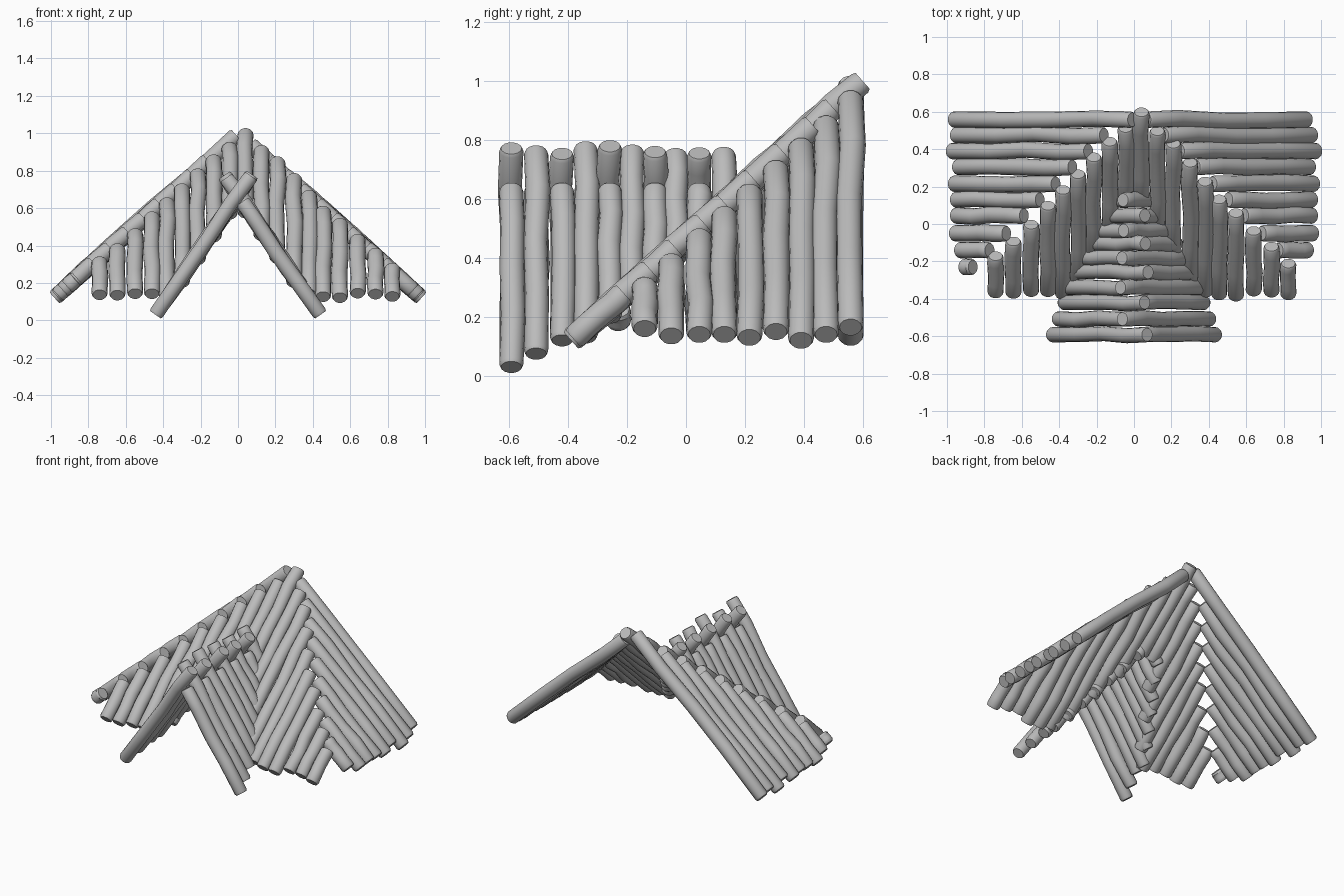
import bpy, bmesh, math, random
from mathutils import Vector

random.seed(4)
if "Cube" in bpy.data.objects:
    bpy.data.objects.remove(bpy.data.objects["Cube"], do_unlink=True)

wood = bpy.data.materials.new("plain grey wood")
wood.use_nodes = True
GREY = (0.5, 0.5, 0.5, 1)
wood.diffuse_color = GREY
wood.node_tree.nodes["Principled BSDF"].inputs["Base Color"].default_value = GREY

SIDES = 14


def log(name, a, b, radius, across):
    """Slightly crooked log from a to b with chamfered ends; across is a level axis."""
    a, b, u = Vector(a), Vector(b), Vector(across)
    axis = (b - a).normalized()
    v = axis.cross(u)
    length = (b - a).length
    tip = 0.012 / length
    bend = min(0.008, length * 0.012)
    stations = [(0, 0.86), (tip, 1), (0.3, 1), (0.55, 1), (0.8, 1), (1 - tip, 1), (1, 0.86)]
    bm = bmesh.new()
    rings = []
    for t, scale in stations:
        centre = a.lerp(b, t)
        if tip < t < 1 - tip:
            centre += u * random.uniform(-bend, bend) + v * random.uniform(-bend, bend)
            scale *= random.uniform(0.97, 1.04)
        ring = []
        for i in range(SIDES):
            ang = math.tau * i / SIDES
            offset = u * math.cos(ang) + v * math.sin(ang)
            ring.append(bm.verts.new(centre + offset * radius * scale))
        rings.append(ring)
    for low, high in zip(rings, rings[1:]):
        for i in range(SIDES):
            j = (i + 1) % SIDES
            bm.faces.new((low[i], low[j], high[j], high[i]))
    bm.faces.new(rings[0])
    bm.faces.new(rings[-1])
    bmesh.ops.recalc_face_normals(bm, faces=bm.faces)
    mesh = bpy.data.meshes.new(name)
    bm.to_mesh(mesh)
    bm.free()
    mesh.materials.append(wood)
    obj = bpy.data.objects.new(name, mesh)
    bpy.context.collection.objects.link(obj)
    bpy.ops.object.select_all(action="DESELECT")
    obj.select_set(True)
    bpy.context.view_layer.objects.active = obj
    bpy.ops.object.shade_smooth_by_angle(angle=math.radians(40))


# Roof planes: distance from the ridge or depth for a given height
def side_x(z):
    return 0.97 - (z - 0.13) / 0.895


def front_y(z):
    return -0.39 + (z - 0.12) / 0.89


def front_z(y):
    return 0.12 + 0.89 * (y + 0.39)


def dormer_x(z):
    return 0.445 - (z - 0.025) / 1.45


# Side slopes: logs running down from the ridge or the valley
side_rows = [0.558, 0.475, 0.39, 0.305, 0.215, 0.13, 0.045, -0.05, -0.14, -0.23]
side_feet = [0.165, 0.14, 0.12, 0.15, 0.13, 0.14, 0.14, 0.135, 0.16, 0.18]
for side, label, count in ((1, "left", 9), (-1, "right", 10)):
    for i in range(count):
        y, foot = side_rows[i], side_feet[i]
        if i == 0:
            top = 0.94 if side > 0 else 0.99
            foot = 0.165 if side > 0 else 0.13
        else:
            top = front_z(y) - 0.035
        log(f"{label}_slope_log_{i + 1}", (side * side_x(foot), y, foot),
            (side * side_x(top), y, top), 0.044, (0, 1, 0))

# Front slope: logs cut short above the dormer
front_right = [-0.045, -0.13, -0.215, -0.30, -0.38, -0.46, -0.55, -0.645, -0.74]
front_left = [0.04, 0.125, 0.21, 0.30, 0.38, 0.455, 0.545, 0.64, 0.735, 0.825]
right_tops = [0.925, 0.86, 0.785, 0.705, 0.63, 0.555, 0.465, 0.385, 0.315]
left_tops = [1.0, 0.91, 0.85, 0.76, 0.67, 0.585, 0.52, 0.435, 0.36, 0.28]
for label, xs, tops in (("right", front_right, right_tops), ("left", front_left, left_tops)):
    for i, (x, top) in enumerate(zip(xs, tops)):
        eave = random.uniform(0.12, 0.145)
        foot = max(eave, 0.63 - 1.43 * abs(x))
        log(f"front_slope_{label}_log_{i + 1}", (x, front_y(foot), foot),
            (x, front_y(top), top), 0.043, (1, 0, 0))

# Dormer: logs crossing alternately at its ridge
dormer_rows = [-0.592, -0.508, -0.42, -0.34, -0.258, -0.182, -0.105, -0.035, 0.045, 0.128]
for i, y in enumerate(dormer_rows):
    eave = 0.03 + 0.045 * i
    foot = eave if i < 3 else max(0.13, front_z(y) - 0.04)
    for side, label in ((1, "left"), (-1, "right")):
        passes = (i % 2 == 0) == (side < 0)
        top = random.uniform(0.75, 0.78) if passes else 0.635
        log(f"dormer_{label}_log_{i + 1}", (side * dormer_x(foot), y, foot),
            (side * dormer_x(top), y, top), 0.041, (0, 1, 0))
